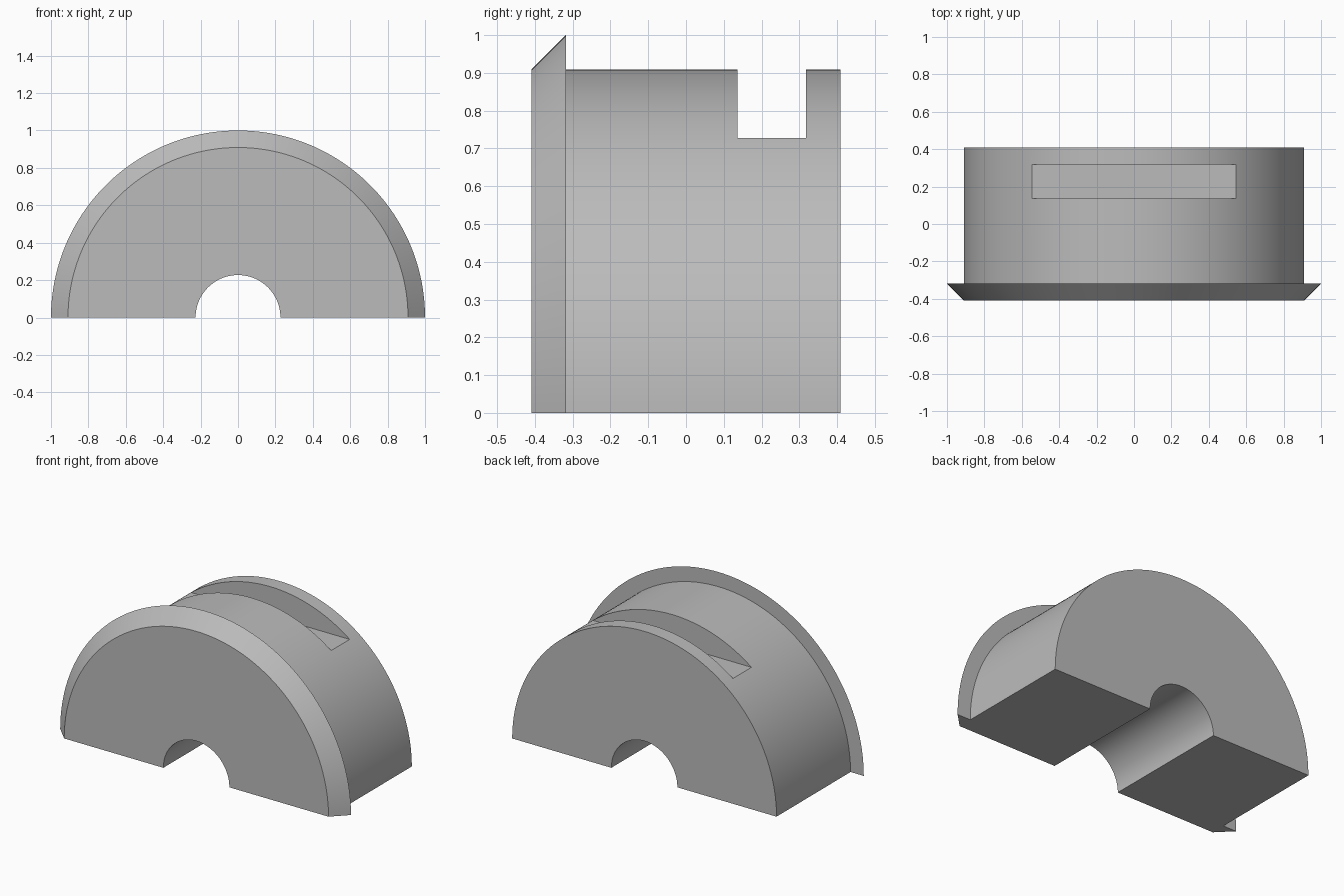
import bpy, bmesh, math
from mathutils import Matrix, Vector

cube = bpy.data.objects.get("Cube")
if cube:
    bpy.data.objects.remove(cube, do_unlink=True)

BODY_R, FLANGE_R, BORE_R = 0.909, 1.0, 0.227
FRONT, FLANGE_BACK, BACK = -0.409, -0.318, 0.409
SLOT_FRONT, SLOT_BACK, SLOT_FLOOR = 0.136, 0.318, 0.727
STEPS = 96

# Single grey material
grey = bpy.data.materials.new("grey")
grey.use_nodes = True
colour = (0.5, 0.5, 0.5, 1)
grey.diffuse_color = colour
grey.node_tree.nodes["Principled BSDF"].inputs["Base Color"].default_value = colour


def add_object(name, bm):
    bmesh.ops.recalc_face_normals(bm, faces=bm.faces)
    mesh = bpy.data.meshes.new(name)
    bm.to_mesh(mesh)
    bm.free()
    obj = bpy.data.objects.new(name, mesh)
    bpy.context.collection.objects.link(obj)
    mesh.materials.append(grey)
    return obj


# Half bushing: radius/depth profile swept through a half turn, with flat ends
profile = [(BORE_R, FRONT), (BODY_R, FRONT), (FLANGE_R, FLANGE_BACK),
           (BODY_R, FLANGE_BACK), (BODY_R, BACK), (BORE_R, BACK)]
bm = bmesh.new()
rings = []
for i in range(STEPS + 1):
    a = math.pi * i / STEPS
    rings.append([bm.verts.new((r * math.cos(a), y, r * math.sin(a))) for r, y in profile])
n = len(profile)
for a, b in zip(rings, rings[1:]):
    for j in range(n):
        k = (j + 1) % n
        bm.faces.new((a[j], a[k], b[k], b[j]))
bm.faces.new(rings[0])
bm.faces.new(rings[-1])
body = add_object("half_bushing", bm)

# Flat-bottomed slot across the crown
bm = bmesh.new()
size = Vector((2, SLOT_BACK - SLOT_FRONT, 0.5))
centre = Vector((0, (SLOT_FRONT + SLOT_BACK) / 2, SLOT_FLOOR + size.z / 2))
bmesh.ops.create_cube(bm, size=1, matrix=Matrix.Translation(centre) @ Matrix.Diagonal(size).to_4x4())
cutter = add_object("slot_cutter", bm)
cutter.hide_render = True
cutter.display_type = 'WIRE'

slot = body.modifiers.new("slot", 'BOOLEAN')
slot.operation = 'DIFFERENCE'
slot.solver = 'EXACT'
slot.object = cutter

bpy.ops.object.select_all(action='DESELECT')
body.select_set(True)
bpy.context.view_layer.objects.active = body
bpy.ops.object.modifier_apply(modifier=slot.name)
bpy.data.objects.remove(cutter, do_unlink=True)
bpy.ops.object.shade_smooth_by_angle(angle=math.radians(30))
